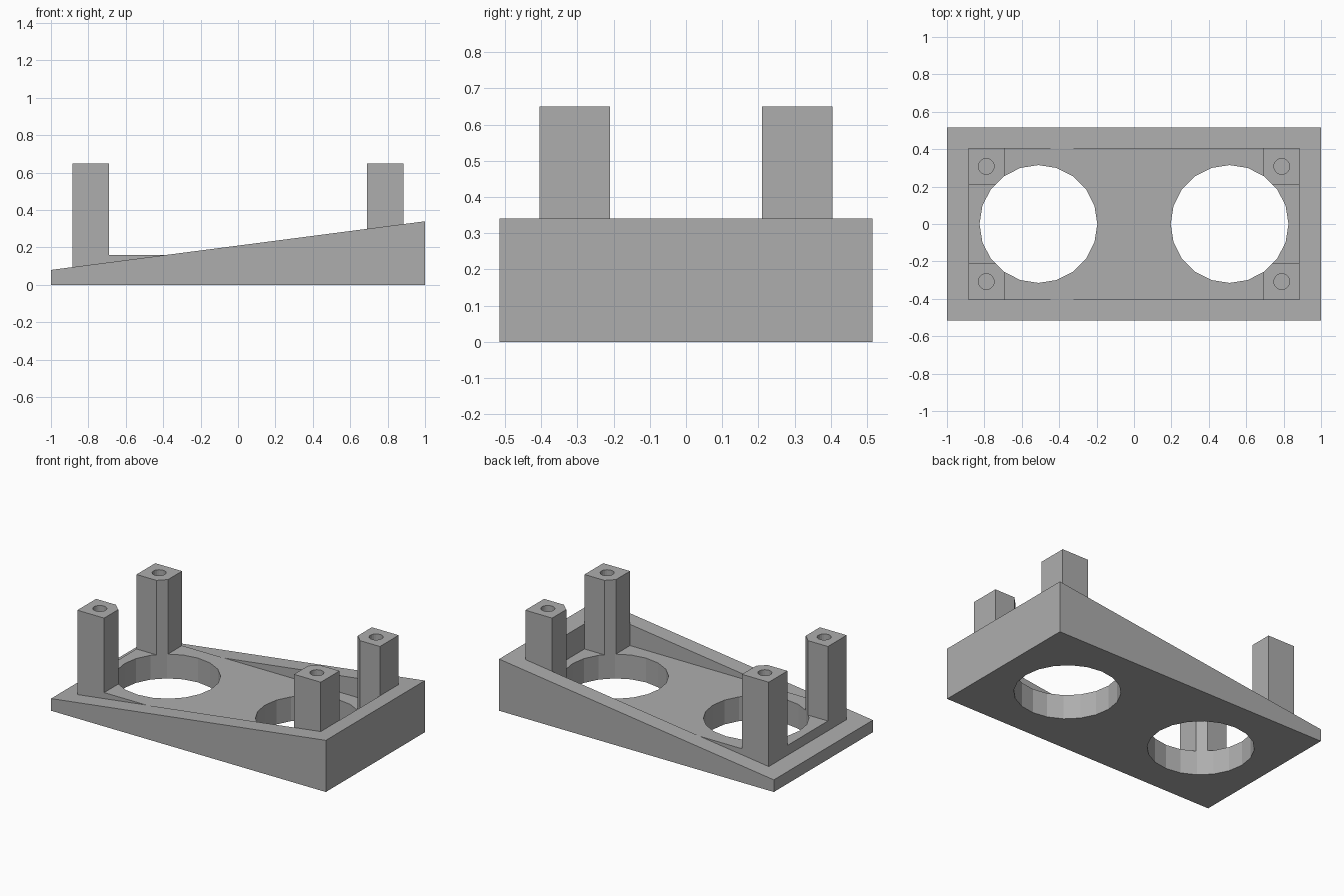
import bpy, bmesh, math

cube = bpy.data.objects.get("Cube")
if cube:
    bpy.data.objects.remove(cube, do_unlink=True)

grey = bpy.data.materials.new("plain grey")
grey.use_nodes = True
GREY = (0.42, 0.42, 0.42, 1)
grey.diffuse_color = GREY
grey.node_tree.nodes["Principled BSDF"].inputs["Base Color"].default_value = GREY

POCKET_X, POCKET_Y, FLOOR = 0.886, 0.405, 0.16
TOP, POST = 0.65, 0.195
HOLE_X, HOLE_R = 0.511, 0.315


def prism(name, outline, z0, z1):
    """Extrude an x-y outline upward from z0 to z1."""
    bm = bmesh.new()
    low = bm.faces.new([bm.verts.new((x, y, z0)) for x, y in outline])
    up = bmesh.ops.extrude_face_region(bm, geom=[low])["geom"]
    for v in up:
        if isinstance(v, bmesh.types.BMVert):
            v.co.z = z1
    bmesh.ops.recalc_face_normals(bm, faces=bm.faces)
    mesh = bpy.data.meshes.new(name)
    bm.to_mesh(mesh)
    bm.free()
    obj = bpy.data.objects.new(name, mesh)
    bpy.context.collection.objects.link(obj)
    mesh.materials.append(grey)
    return obj


def rect(x0, x1, y0, y1):
    return [(x0, y0), (x1, y0), (x1, y1), (x0, y1)]


def circle(cx, cy, r, n):
    return [(cx + r * math.cos(math.tau * i / n), cy + r * math.sin(math.tau * i / n))
            for i in range(n)]


def combine(target, tool, operation="DIFFERENCE"):
    """Apply a boolean with a tool object, then discard the tool."""
    tool.hide_render = True
    mod = target.modifiers.new("combine", "BOOLEAN")
    mod.operation, mod.object, mod.solver = operation, tool, "EXACT"
    bpy.context.view_layer.objects.active = target
    bpy.ops.object.modifier_apply(modifier=mod.name)
    bpy.data.objects.remove(tool, do_unlink=True)


# Sloping base, low on the right side and high on the left
base = prism("wedge_base", rect(-1, 1, -0.515, 0.515), 0, 0.34)
for v in base.data.vertices:
    if v.co.z > 0.1 and v.co.x < 0:
        v.co.z = 0.08

# Level floor: sunk into the high end, standing proud of the low end
floor = rect(-POCKET_X, POCKET_X, -POCKET_Y, POCKET_Y)
combine(base, prism("pocket_cutter", floor, FLOOR, 1))
combine(base, prism("floor_slab", floor, 0.04, FLOOR), "UNION")

# Two large round openings
for s in (-1, 1):
    combine(base, prism("opening_cutter", circle(s * HOLE_X, 0, HOLE_R, 20), -0.2, 1))

# Four corner posts, notched by the openings and drilled from the top
for sx, side in ((-1, "right"), (1, "left")):
    for sy, end in ((-1, "front"), (1, "back")):
        xs = sorted((sx * POCKET_X, sx * (POCKET_X - POST)))
        ys = sorted((sy * POCKET_Y, sy * (POCKET_Y - POST)))
        post = prism(f"{end}_{side}_post", rect(*xs, *ys), FLOOR, TOP)
        combine(post, prism("notch_cutter", circle(sx * HOLE_X, 0, HOLE_R, 20), -0.2, 1))
        drill = circle(sx * 0.79, sy * 0.308, 0.042, 20)
        combine(post, prism("drill_cutter", drill, TOP - 0.25, 1))
